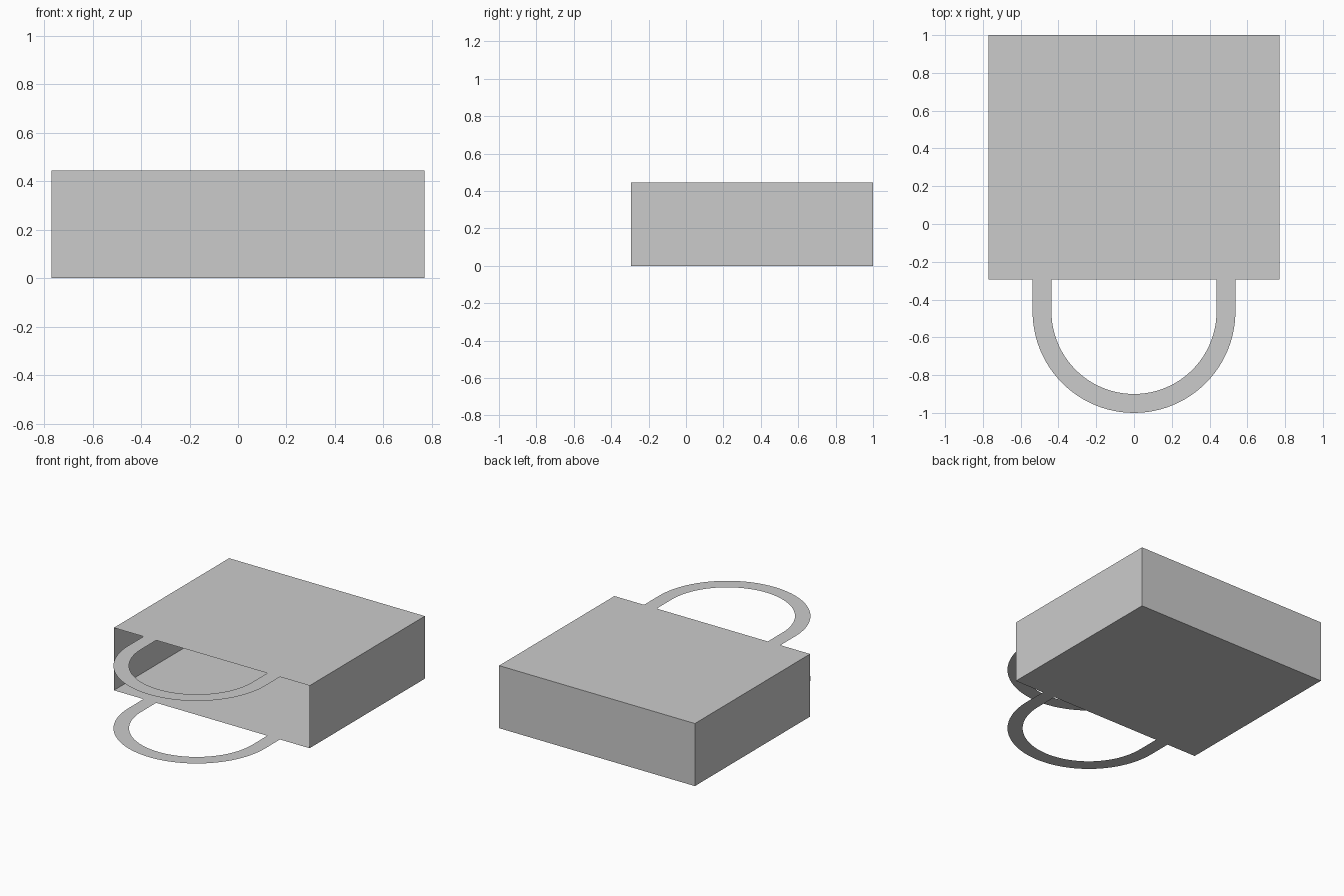
import bpy
import bmesh
from math import cos, sin, pi

# Main dimensions
HALF_W, HEIGHT = 0.77, 0.445
MOUTH_Y, BASE_Y = -0.295, 1.0
OUTER_R, INNER_R, ARC_Y = 0.537, 0.437, -0.463
ARC_STEPS = 48

cube = bpy.data.objects.get("Cube")
if cube:
    bpy.data.objects.remove(cube, do_unlink=True)

# Single plain grey material
grey = bpy.data.materials.new("plain_grey")
grey.use_nodes = True
colour = (0.6, 0.6, 0.6, 1.0)
grey.diffuse_color = colour
grey.node_tree.nodes["Principled BSDF"].inputs["Base Color"].default_value = colour


def finish(bm, name):
    mesh = bpy.data.meshes.new(name)
    bm.to_mesh(mesh)
    bm.free()
    mesh.materials.append(grey)
    obj = bpy.data.objects.new(name, mesh)
    bpy.context.collection.objects.link(obj)
    return obj


# Bag body: a thin-walled box lying down, open at the mouth
bm = bmesh.new()
bmesh.ops.create_cube(bm, size=1)
for v in bm.verts:
    v.co.x *= 2 * HALF_W
    v.co.y = BASE_Y if v.co.y > 0 else MOUTH_Y
    v.co.z = HEIGHT if v.co.z > 0 else 0
bm.normal_update()
mouth = [f for f in bm.faces if f.normal.y < -0.5]
bmesh.ops.delete(bm, geom=mouth, context="FACES_ONLY")
finish(bm, "bag_body")


# Flat U-shaped handles, continuing the two large panels
def handle_edge(radius):
    arc = [(radius * cos(a), ARC_Y - radius * sin(a))
           for a in (pi * i / ARC_STEPS for i in range(ARC_STEPS + 1))]
    return [(radius, MOUTH_Y)] + arc + [(-radius, MOUTH_Y)]


def make_handle(name, z, facing_up):
    bm = bmesh.new()
    outer, inner = ([bm.verts.new((x, y, z)) for x, y in handle_edge(r)]
                    for r in (OUTER_R, INNER_R))
    for i in range(len(outer) - 1):
        bm.faces.new((outer[i], outer[i + 1], inner[i + 1], inner[i]))
    bm.normal_update()
    flip = [f for f in bm.faces if (f.normal.z > 0) != facing_up]
    bmesh.ops.reverse_faces(bm, faces=flip)
    finish(bm, name)


make_handle("upper_handle", HEIGHT, True)
make_handle("lower_handle", 0, False)
